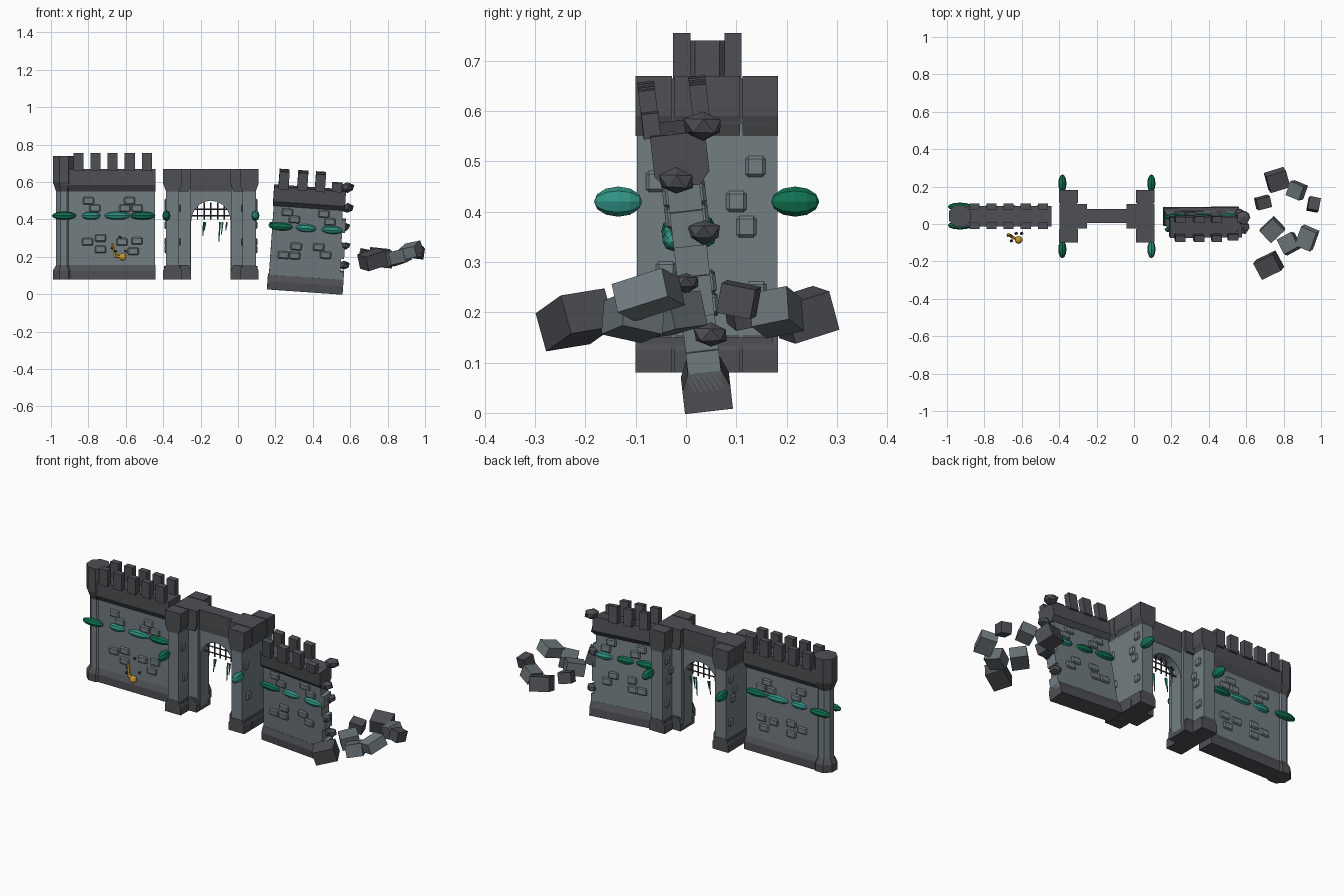
import bpy, bmesh, math, random
from mathutils import Matrix, Vector, Euler

if "Cube" in bpy.data.objects:
    bpy.data.objects.remove(bpy.data.objects["Cube"])

random.seed(4)


def material(name, c):
    m = bpy.data.materials.new(name)
    m.diffuse_color = (*c, 1)
    m.use_nodes = True
    m.node_tree.nodes["Principled BSDF"].inputs["Base Color"].default_value = m.diffuse_color
    return m


DARK = material("dark stone", (.075, .079, .088))
BODY = material("grey stone", (.17, .205, .22))
RUBBLE = material("rubble stone", (.135, .16, .175))
TEAL = material("teal leaf", (.03, .29, .235))
GREEN = material("deep green leaf", (.005, .17, .085))
GOLD = material("gold", (.6, .32, .03))
IRON = material("iron", (.04, .042, .048))
I = Matrix.Identity(4)
YC = .0425                                   # centre plane of the wall


def finish(bm, name, mat, M=I):
    bmesh.ops.transform(bm, matrix=M, verts=bm.verts)
    bmesh.ops.recalc_face_normals(bm, faces=bm.faces)
    me = bpy.data.meshes.new(name)
    bm.to_mesh(me)
    bm.free()
    me.materials.append(mat)
    ob = bpy.data.objects.new(name, me)
    bpy.context.collection.objects.link(ob)
    return ob


def prism(name, pts, axis, a, b, mat, M=I):
    """Extrude a profile: axis x takes (y,z) points, axis y takes (x,z)."""
    bm = bmesh.new()
    put = (lambda p, t: (t, *p)) if axis == 'x' else (lambda p, t: (p[0], t, p[1]))
    f = bm.faces.new([bm.verts.new(put(p, a)) for p in pts])
    r = bmesh.ops.extrude_face_region(bm, geom=[f])
    d = Vector(put((0, 0), b - a))
    bmesh.ops.translate(bm, vec=d, verts=[v for v in r['geom'] if isinstance(v, bmesh.types.BMVert)])
    return finish(bm, name, mat, M)


def box(name, c, s, mat, M=I, rot=(0, 0, 0), bevel=0):
    bm = bmesh.new()
    bmesh.ops.create_cube(bm, size=1, matrix=Matrix.LocRotScale(Vector(c), Euler(rot), Vector(s)))
    if bevel:
        bmesh.ops.bevel(bm, geom=bm.edges[:], offset=bevel, segments=1, affect='EDGES')
    return finish(bm, name, mat, M)


def leaf(c, r, mat, M=I, axis='x'):
    bm = bmesh.new()
    bmesh.ops.create_uvsphere(bm, u_segments=8, v_segments=6, radius=1)
    R = Matrix.Rotation(math.pi / 2, 4, 'Y' if axis == 'x' else 'X')
    bmesh.ops.transform(bm, matrix=Matrix.LocRotScale(Vector(c), None, Vector(r)) @ R, verts=bm.verts)
    return finish(bm, "leaf_clump", mat, M)


def rod(name, p, q, r1, r2, mat, n=6):
    p, q = Vector(p), Vector(q)
    bm = bmesh.new()
    bmesh.ops.create_cone(bm, cap_ends=True, segments=n, radius1=r1, radius2=r2, depth=(q - p).length)
    R = (q - p).to_track_quat('Z', 'Y').to_matrix().to_4x4()
    return finish(bm, name, mat, Matrix.Translation((p + q) / 2) @ R)


def flare(c, w, n, z0, z1, zs):
    """Profile wide (w) between z0 and z1, narrowing to n at zs."""
    return [(c - w, z0), (c + w, z0), (c + w, z1), (c + n, zs), (c - n, zs), (c - w, z1)]


def merlon_rows(xs, z, h, M=I, skip=()):
    for i, x in enumerate(xs):
        for s in (-1, 1):
            if (i, s) not in skip:
                box("merlon", (x, YC + s * .051, z + h / 2 - .005), (.054, .034, h + .01), DARK, M)


def bricks(spots, M=I):
    for x, z in spots:
        for s in (-1, 1):
            box("raised_brick", (x, YC + s * .034, z), (.06, .018, .04), BODY, M, bevel=.006)


# Intact left wall
prism("left_plinth", flare(YC, .05, .034, .08, .125, .155), 'x', -.93, -.44, DARK)
prism("left_wall_body", [(YC - .034, .12), (YC + .034, .12), (YC + .034, .6), (YC - .034, .6)], 'x', -.93, -.445, BODY)
prism("left_parapet", flare(YC, .055, .034, .67, .585, .55), 'x', -.93, -.44, DARK)
merlon_rows([-.852, -.761, -.67, -.579, -.487], .67, .085)
bricks([(-.80, .50), (-.765, .46), (-.58, .50), (-.54, .46), (-.605, .46), (-.805, .28), (-.735, .30),
        (-.735, .24), (-.62, .28), (-.54, .285), (-.56, .23)])

# Octagonal corner column with flared foot and cap
bm = bmesh.new()
rings = []
for r, z in [(.064, .08), (.064, .125), (.045, .155), (.045, .55), (.064, .6), (.064, .74)]:
    rings.append([bm.verts.new((-.931 + r * math.cos(a), YC + r * math.sin(a), z))
                  for a in [math.pi / 8 + k * math.pi / 4 for k in range(8)]])
for j in range(5):
    for k in range(8):
        f = bm.faces.new((rings[j][k], rings[j][(k + 1) % 8], rings[j + 1][(k + 1) % 8], rings[j + 1][k]))
        f.material_index = int(j == 2)
bm.faces.new(rings[0])
bm.faces.new(rings[-1])
finish(bm, "corner_column", DARK).data.materials.append(BODY)

# Leaves on both faces of the left wall
for x, l, m in [(-.93, .066, GREEN), (-.785, .05, TEAL), (-.645, .07, TEAL), (-.51, .068, GREEN)]:
    for s in (-1, 1):
        d = .05 if x < -.9 else .034
        leaf((x, YC + s * d, .42), (l, .022, .022), m)

# Gatehouse: arched panel
GX = -.145
arch = [(GX + .105 * math.cos(a), .39 + .11 * math.sin(a)) for a in [k * math.pi / 10 for k in range(11)]]
prism("arch_wall", [(GX + .24, .1), (GX + .24, .6), (GX - .24, .6), (GX - .24, .1), (GX - .105, .1)]
      + arch[::-1] + [(GX + .105, .1)], 'y', YC - .033, YC + .033, BODY)
prism("arch_parapet", flare(YC, .037, .035, .67, .585, .55), 'x', GX - .14, GX + .14, DARK)

# Gatehouse: paired towers, each a front, middle and rear block
for s in (-1, 1):
    cx = GX + s * .205
    box("tower_body", (cx, YC - .0005, .35), (.07, .279, .47), BODY)
    box("tower_pier", (GX + s * .174, YC, .35), (.132, .1, .47), BODY)
    for y0, y1, c, w, n in [(-.10, -.028, cx, .05, .035), (.112, .183, cx, .05, .035),
                            (-.023, .107, GX + s * .18, .074, .06)]:
        prism("tower_plinth", flare(c, w, n, .08, .125, .155), 'y', y0, y1, DARK)
        prism("tower_parapet", flare(c, w, n, .67, .59, .55), 'y', y0, y1, DARK)
    box("plinth_core", (cx, YC, .115), (.09, .26, .07), DARK)
    box("parapet_core", (cx, YC, .62), (.09, .26, .09), DARK)
    for y, z in [(.138, .49), (.10, .42), (.12, .37), (-.04, .28), (-.06, .46), (.14, .24)]:
        for t in (-1, 1):
            box("tower_brick", (cx + t * .035, y, z), (.018, .04, .042), BODY, bevel=.006)
    for y in (-.135, .217):
        leaf((GX + s * .238, y, .42), (.022, .048, .03), GREEN if y > 0 or s < 0 else TEAL, axis='y')

# Raised grille and hanging vines
for k in range(5):
    x = GX + (k - 2) * .036
    rod("grille_bar", (x, YC, .40), (x, YC, .49), .004, .004, IRON)
for z in (.42, .455):
    rod("grille_rail", (GX - .1, YC, z), (GX + .1, YC, z), .004, .004, IRON)
for x, z in [(-.188, .31), (-.18, .34), (-.102, .28), (-.088, .32), (-.065, .34)]:
    rod("hanging_vine", (x, YC, z), (x + .006, YC, .385), .002, .006, GREEN if x < -.15 else TEAL, 5)

# Leaning, broken right wall
R = (Matrix.Translation((.155, 0, .031)) @ Matrix.Translation((0, YC, 0))
     @ Matrix.Rotation(math.radians(6.5), 4, 'X') @ Matrix.Rotation(math.radians(4), 4, 'Y')
     @ Matrix.Translation((0, -YC, 0)))
prism("right_plinth", flare(YC, .048, .034, 0, .045, .078), 'x', 0, .405, DARK, R)
jag = [(.405, .04), (.405, .12), (.385, .12), (.385, .19), (.40, .19), (.40, .27), (.38, .27), (.38, .33),
       (.395, .33), (.395, .40), (.375, .40), (.375, .5)]
prism("right_wall_body", [(.005, .5), (.005, .04)] + jag, 'y', YC - .033, YC + .033, BODY, R)
prism("right_parapet", flare(YC, .055, .034, .555, .475, .45), 'x', 0, .385, DARK, R)
merlon_rows([.05, .15, .245, .335], .555, .085, R, {(3, 1), (3, -1)})
box("broken_merlon", (.335, YC - .05, .575), (.054, .034, .05), DARK, R)
bricks([(.08, .42), (.12, .385), (.275, .425), (.31, .385), (.075, .19), (.14, .24), (.135, .19), (.3, .205),
        (.26, .245)], R)
for x, l, m in [(.05, .066, GREEN), (.185, .055, TEAL), (.325, .058, TEAL)]:
    for s in (-1, 1):
        leaf((x, YC + s * .034, .342), (l, .02, .022), m if s < 0 or x > .2 else GREEN, R)

# Loose stones along the broken edge
for x, y, z, r in [(.585, .035, .57, .042), (.585, -.02, .46, .036), (.57, .035, .36, .034),
                   (.575, 0, .26, .028), (.565, .05, .155, .036), (.55, -.03, .54, .03)]:
    bm = bmesh.new()
    bmesh.ops.create_icosphere(bm, subdivisions=1, radius=1)
    for v in bm.verts:
        v.co *= random.uniform(.85, 1.1)
    finish(bm, "edge_stone", DARK, Matrix.LocRotScale(Vector((x, y, z)), None, Vector((r, r * 1.05, r * .75))))

# Scattered rubble blocks
for x, y, z, s, m, rot in [
        (.765, .235, .195, (.11, .095, .08), DARK, (.3, .1, .3)),
        (.87, .18, .20, (.08, .08, .07), RUBBLE, (.2, -.3, -.4)),
        (.69, .115, .205, (.075, .06, .06), DARK, (.2, .2, .25)),
        (.96, .105, .225, (.06, .07, .06), DARK, (-.2, .1, -.2)),
        (.74, -.03, .195, (.10, .09, .07), RUBBLE, (.1, -.2, .75)),
        (.83, -.105, .19, (.09, .09, .07), RUBBLE, (-.2, -.2, .5)),
        (.925, -.075, .235, (.09, .11, .06), BODY, (.3, -.2, -.4)),
        (.72, -.22, .185, (.12, .10, .08), DARK, (.15, -.3, .45)),
        (.87, .02, .225, (.03, .03, .03), RUBBLE, (.2, .4, .3))][:8]:
    box("rubble_block", (x, y, z), s, m, rot=rot)

# Gold lamp on a bent arm with small dark fittings
rod("lamp_arm", (-.672, -.055, .27), (-.655, -.065, .2), .007, .009, GOLD)
rod("lamp_neck", (-.66, -.065, .205), (-.62, -.085, .2), .009, .009, GOLD)
bm = bmesh.new()
bmesh.ops.create_uvsphere(bm, u_segments=10, v_segments=6, radius=.021)
finish(bm, "lamp_bulb", GOLD, Matrix.Translation((-.617, -.085, .2)))
for x, y, z in [(-.672, -.06, .245), (-.63, -.05, .305), (-.655, -.09, .23), (-.60, -.05, .23)]:
    box("lamp_fitting", (x, y, z), (.014, .012, .01), IRON, rot=(.3, .4, .5))
